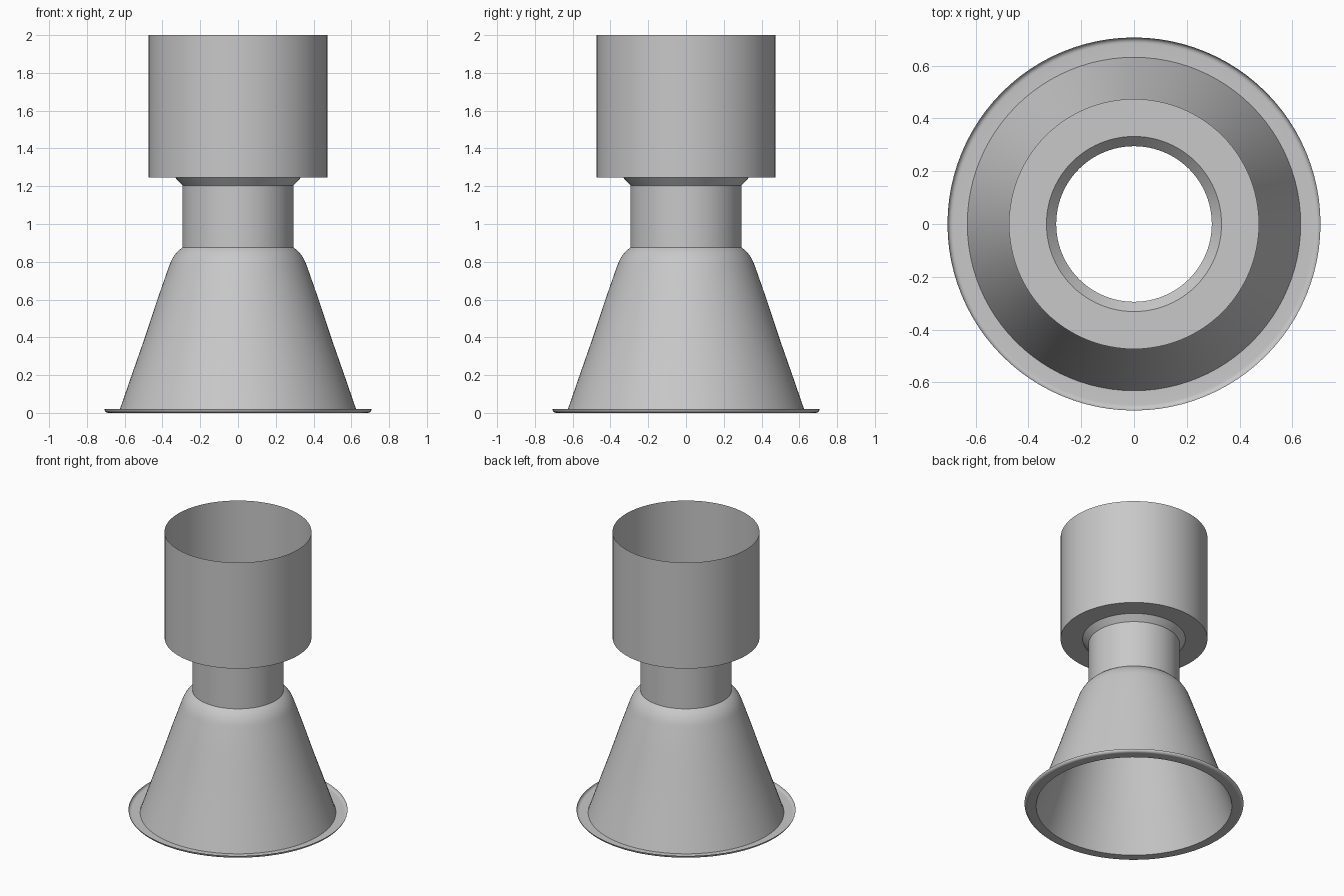
import bpy
import bmesh
from math import cos, sin, pi, radians

SEGMENTS = 96

cube = bpy.data.objects.get("Cube")
if cube:
    bpy.data.objects.remove(cube, do_unlink=True)

# Single plain grey finish
grey = bpy.data.materials.new("plain grey")
grey.use_nodes = True
colour = (0.58, 0.58, 0.58, 1)
grey.diffuse_color = colour
grey.node_tree.nodes["Principled BSDF"].inputs["Base Color"].default_value = colour


def bend(start, corner, end, steps=6):
    """Points of a rounded corner between two profile points."""
    points = []
    for i in range(steps + 1):
        t = i / steps
        points.append(tuple((1 - t) ** 2 * a + 2 * t * (1 - t) * b + t * t * c
                            for a, b, c in zip(start, corner, end)))
    return points


def lathe(name, profile):
    """Turn an open (radius, height) profile into a thin shell about z."""
    bm = bmesh.new()
    rings = [[bm.verts.new((r * cos(2 * pi * i / SEGMENTS),
                            r * sin(2 * pi * i / SEGMENTS), z))
              for i in range(SEGMENTS)] for r, z in profile]
    for low, high in zip(rings, rings[1:]):
        for i in range(SEGMENTS):
            j = (i + 1) % SEGMENTS
            bm.faces.new((low[i], low[j], high[j], high[i]))
    mesh = bpy.data.meshes.new(name)
    bm.to_mesh(mesh)
    bm.free()
    mesh.materials.append(grey)
    obj = bpy.data.objects.new(name, mesh)
    bpy.context.collection.objects.link(obj)
    bpy.ops.object.select_all(action='DESELECT')
    obj.select_set(True)
    bpy.context.view_layer.objects.active = obj
    bpy.ops.object.shade_smooth_by_angle(angle=radians(30))
    return obj


# Flat foot flange with a small upturned lip
lathe("base_flange", bend((0.707, 0.02), (0.704, 0), (0.685, 0)) + [(0.632, 0)])

# Flared skirt with a rounded shoulder
lathe("flared_skirt", [(0.632, 0), (0.563, 0.2), (0.493, 0.4), (0.427, 0.6)]
      + bend((0.364, 0.78), (0.342, 0.843), (0.295, 0.875)))

# Straight neck and the chamfer that opens into the cup
lathe("neck", [(0.295, 0.875), (0.295, 1.205)])
lathe("neck_chamfer", [(0.295, 1.205), (0.332, 1.245)])

# Open cup with a flat ring floor
lathe("cup", [(0.332, 1.245), (0.474, 1.245), (0.474, 2)])
